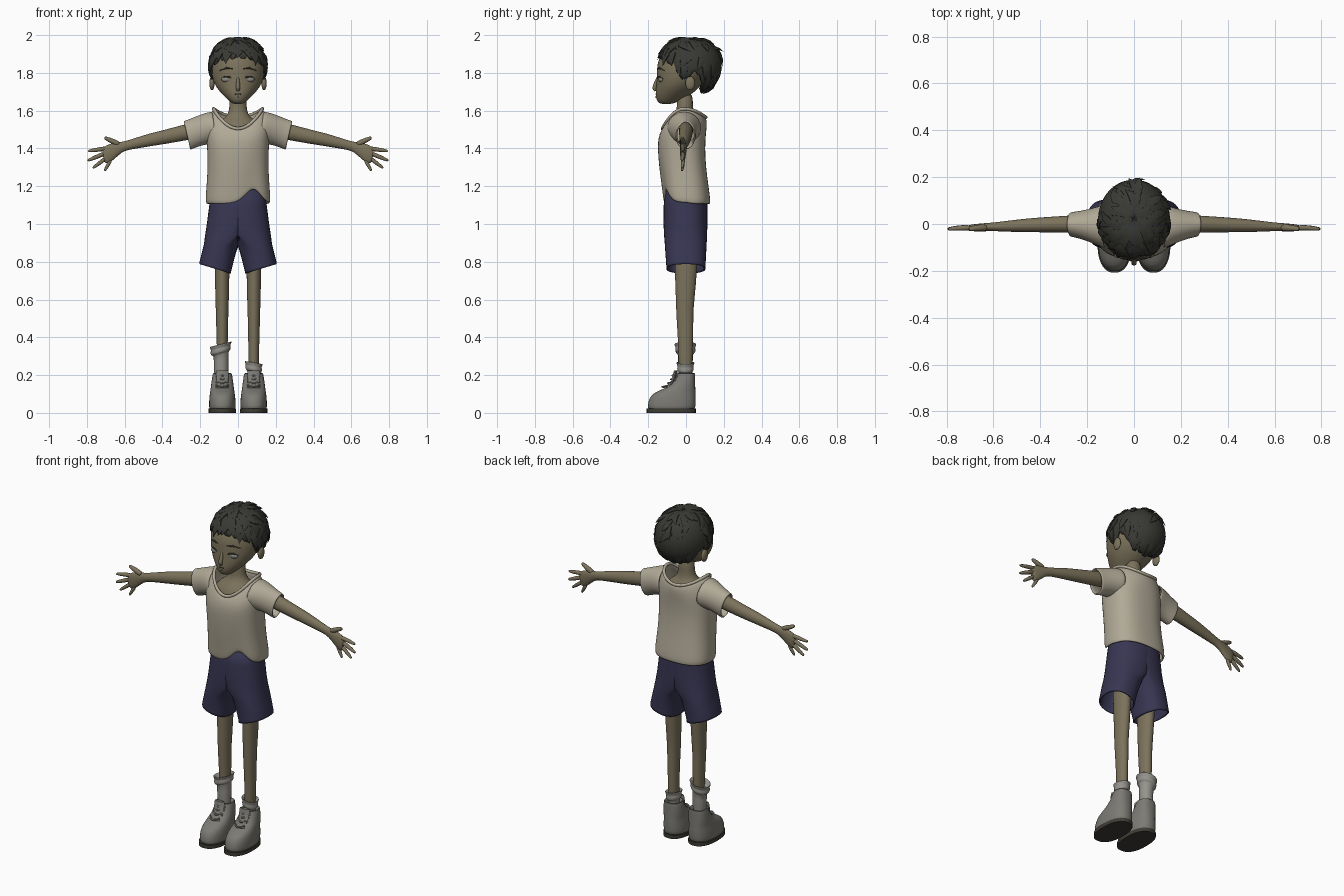
import bpy, bmesh, math, random
from mathutils import Vector as V

if "Cube" in bpy.data.objects:
    bpy.data.objects.remove(bpy.data.objects["Cube"])
random.seed(4)


def material(name, r, g, b):
    m = bpy.data.materials.new(name)
    m.diffuse_color = (r, g, b, 1)
    m.use_nodes = True
    m.node_tree.nodes["Principled BSDF"].inputs["Base Color"].default_value = m.diffuse_color
    return m


SKIN = material("skin", .2, .17, .105)
SHIRT = material("cream cloth", .44, .4, .31)
NAVY = material("navy cloth", .04, .037, .085)
HAIR = material("dark hair", .04, .04, .034)
SHOE = material("shoe grey", .2, .195, .175)
SOCK = material("sock grey", .3, .29, .26)
DARK = material("dark", .05, .045, .035)
EYE = material("eye", .24, .24, .22)


def finish(name, bm, mat, mirror=False, thick=0, sub=0):
    bmesh.ops.recalc_face_normals(bm, faces=bm.faces)
    me = bpy.data.meshes.new(name)
    bm.to_mesh(me)
    bm.free()
    ob = bpy.data.objects.new(name, me)
    bpy.context.collection.objects.link(ob)
    me.materials.append(mat)
    bpy.ops.object.select_all(action='DESELECT')
    ob.select_set(True)
    bpy.context.view_layer.objects.active = ob
    bpy.ops.object.shade_smooth_by_angle(angle=math.radians(50))
    if mirror:
        ob.modifiers.new("mirror", 'MIRROR')
    if thick:
        s = ob.modifiers.new("thickness", 'SOLIDIFY')
        s.thickness, s.offset = thick, -1
    if sub:
        ob.modifiers.new("smooth", 'SUBSURF').levels = sub
        ob.modifiers["smooth"].render_levels = sub
    return ob


def skin_rings(bm, rings, caps=True):
    vs = [[bm.verts.new(p) for p in r] for r in rings]
    n = len(vs[0])
    for a, b in zip(vs, vs[1:]):
        for i in range(n):
            j = (i + 1) % n
            bm.faces.new((a[i], a[j], b[j], b[i]))
    if caps:
        bm.faces.new(vs[0])
        bm.faces.new(vs[-1])


def loft(name, rings, mat, caps=True, **kw):
    bm = bmesh.new()
    skin_rings(bm, rings, caps)
    return finish(name, bm, mat, **kw)


def ring(c, a, b, n=20, p=1.0):
    f = lambda t: math.copysign(abs(t) ** p, t)
    return [V(c) + V(a) * f(math.sin(2 * math.pi * i / n)) - V(b) * f(math.cos(2 * math.pi * i / n))
            for i in range(n)]


def zring(z, cx, hw, yf, yb, n=20, p=1.0, tilt=0):
    return ring((cx, (yf + yb) / 2, z), (hw, 0, tilt), (0, (yb - yf) / 2, 0), n, p)


def tube(bm, pts, ref=(0, 1, 0), flat=1, n=8):
    rings = []
    for i, (p, r) in enumerate(pts):
        d = V(pts[min(i + 1, len(pts) - 1)][0]) - V(pts[max(i - 1, 0)][0])
        u = d.cross(V(ref)).normalized()
        rings.append(ring(p, u * r, u.cross(d).normalized() * r * flat, n))
    skin_rings(bm, rings)


def tubes(name, paths, mat, ref=(0, 1, 0), flat=1, **kw):
    bm = bmesh.new()
    for p in paths:
        tube(bm, p, ref, flat)
    return finish(name, bm, mat, **kw)


def blob(name, c, r, mat):
    bm = bmesh.new()
    bmesh.ops.create_uvsphere(bm, u_segments=20, v_segments=12, radius=1)
    for v in bm.verts:
        v.co = V((c[k] + v.co[k] * r[k] for k in range(3)))
    return finish(name, bm, mat, mirror=True)


def interp(table, x):
    for (a, fa), (b, fb) in zip(table, table[1:]):
        if x <= b:
            return fa + (fb - fa) * (x - a) / (b - a)
    return table[-1][1]


# head and neck
loft("head", [zring(z, 0, w, f, b, 24) for z, w, f, b in [
    (1.635, .02, -.13, -.08), (1.643, .04, -.15, -.05), (1.67, .067, -.16, 0), (1.70, .097, -.162, .05),
    (1.74, .127, -.157, .085), (1.79, .142, -.155, .12), (1.85, .146, -.155, .145),
    (1.91, .133, -.13, .145), (1.95, .09, -.08, .1)]], SKIN, sub=1)
loft("neck_and_chest", [zring(z, 0, w, f, b) for z, w, f, b in [
    (1.70, .045, -.05, .04), (1.62, .045, -.048, .035), (1.58, .053, -.053, .04), (1.555, .08, -.075, .055),
    (1.53, .12, -.1, .08), (1.47, .145, -.125, .085), (1.40, .13, -.11, .08)]], SKIN, sub=1)

# face details
tubes("nose", [[((0, -.147, 1.785), .006), ((0, -.160, 1.745), .011), ((0, -.170, 1.719), .014),
                ((0, -.158, 1.702), .010)]], SKIN, ref=(1, 0, 0), sub=1)
blob("eye", (.058, -.128, 1.765), (.029, .018, .016), EYE)
blob("ear", (.138, .022, 1.745), (.014, .026, .037), SKIN)
tubes("eyelid", [[((.029, -.147, 1.765), .003), ((.045, -.147, 1.780), .004), ((.068, -.139, 1.781), .004),
                  ((.088, -.122, 1.768), .003)]], DARK, mirror=True)
tubes("eyebrow", [[((.03, -.150, 1.822), .003), ((.06, -.141, 1.826), .005), ((.098, -.114, 1.812), .002)]],
      DARK, mirror=True)
tubes("mouth", [[((-.032, -.147, 1.681), .002), ((-.012, -.157, 1.688), .004), ((.012, -.157, 1.688), .004),
                 ((.032, -.147, 1.681), .002)]], DARK)
tubes("lower_lip", [[((-.02, -.147, 1.674), .003), ((0, -.155, 1.672), .007), ((.02, -.147, 1.674), .003)]], SKIN)

# hair cap
HAIRLINE = [(0, 68), (35, 74), (60, 86), (74, 114), (86, 116), (94, 100), (110, 105), (124, 145), (180, 160)]


def scalp(az, th, k=1.0):
    a, t = math.radians(az), math.radians(th)
    s = max(0, math.sin(t)) ** .85 * k
    return V((.153 * math.sin(a) * s, .02 - .17 * math.cos(a) * s, 1.836 + .152 * math.cos(t) * k))


def edge(az):
    return interp(HAIRLINE, abs((az + 180) % 360 - 180))


loft("hair_cap", [[scalp(a, .5 + (edge(a) + (4 if a % 20 else -3)) * t / 10) for a in range(0, 360, 5)]
                  for t in range(11)], HAIR, caps=False, thick=.015)

# hair tufts: fringe, random locks and a cowlick
bm = bmesh.new()


def lock(az, th, length, lift, r, sway=0):
    pts = [(scalp(az, max(th - 12, 2), .96), r * .6), (scalp(az, th, 1.0), r),
           (scalp(az + sway * .5, th + length * .5, 1 + lift * .5), r * .75),
           (scalp(az + sway, th + length, 1 + lift), .001)]
    tube(bm, pts, ref=scalp(az, th) - V((0, .02, 1.836)), flat=.35, n=6)


for az in range(-66, 67, 12):
    lock(az, edge(az) - 18, random.uniform(22, 32), .04, .022, random.uniform(-10, 10))
for i in range(54):
    az = random.uniform(0, 360)
    th = random.uniform(14, max(50, edge(az) - 30))
    lock(az, th, random.uniform(18, 28), random.uniform(.01, .07), .022, random.uniform(-25, 25))
for az in (80, -80, 130, -130, 155, -155, 180):
    lock(az, edge(az) - 22, 24, .03, .022)
lock(172, 50, 14, .16, .022)
finish("hair_locks", bm, HAIR)

# shirt body, hem lifted on one side, wide neckline
def shirt_point(t, hw, yf, yb, i, n=40):
    a = 2 * math.pi * i / n
    s, c = math.sin(a), math.cos(a)
    sq = .8 if t < .9 else 1
    x = hw * math.copysign(abs(s) ** sq, s)
    y = (yf + yb) / 2 - (yb - yf) / 2 * math.copysign(abs(c) ** sq, c)
    low = 1.105 + (.08 * math.exp(-((x - .08) / .055) ** 2) if c > 0 else 0)
    top = 1.61 - (.105 * c ** 2 if c > 0 else .045 * c ** 2)
    return V((x, y, low + t * (top - low)))


BODY = [(0, .168, -.115, .128), (.04, .173, -.12, .13), (.2, .166, -.127, .12), (.42, .16, -.14, .106),
        (.65, .165, -.148, .1), (.82, .168, -.15, .106), (.93, .155, -.14, .112), (1, .13, -.125, .105)]
loft("shirt_body", [[shirt_point(*b, i) for i in range(40)] for b in BODY], SHIRT,
     caps=False, thick=.012, sub=1)
tubes("shirt_collar", [[(shirt_point(*BODY[-1], i), .009) for i in range(41)]], SHIRT, ref=(0, 0, 1))
loft("sleeve", [ring((x, y, z), (sl, 0, rz), (0, ry, 0)) for x, y, z, rz, ry, sl in [
    (.125, -.01, 1.51, .088, .095, .01), (.17, -.008, 1.505, .082, .078, .012),
    (.22, -.004, 1.488, .077, .062, .015), (.26, -.002, 1.472, .076, .054, .018),
    (.27, -.002, 1.469, .077, .054, .018)]], SHIRT, caps=False, mirror=True, thick=.01, sub=1)

# arms and hands
loft("arm", [ring((x, y, z), (rz * .2, 0, rz), (0, ry, 0), 16) for x, y, z, rz, ry in [
    (.16, 0, 1.51, .045, .042), (.28, 0, 1.485, .042, .037), (.38, -.003, 1.462, .037, .033),
    (.46, -.006, 1.447, .034, .030), (.55, -.01, 1.425, .027, .023), (.605, -.012, 1.412, .023, .018),
    (.64, -.014, 1.398, .034, .018), (.68, -.016, 1.375, .048, .016), (.705, -.017, 1.362, .044, .013),
    (.715, -.018, 1.358, .03, .008)]], SKIN, mirror=True, sub=1)
FINGERS = [(.625, 1.42, .708, 1.458, .016), (.69, 1.401, .795, 1.386, .013), (.70, 1.376, .797, 1.335, .013),
           (.695, 1.352, .77, 1.295, .012), (.672, 1.342, .707, 1.28, .011)]
tubes("fingers", [[((x0, -.016, z0), r), ((x0 * .6 + x1 * .4, -.016, z0 * .6 + z1 * .4), r),
                   ((x0 * .15 + x1 * .85, -.02, z0 * .15 + z1 * .85), r * .75), ((x1, -.022, z1), r * .45)]
                  for x0, z0, x1, z1, r in FINGERS], SKIN, mirror=True, sub=1)

# shorts, one leg mirrored and flattened against the centre plane
shorts = []
for z, cx, hw, f, b, tilt in [(1.2, 0, .142, -.105, .105, 0), (1.1, 0, .152, -.118, .113, 0),
                              (1.0, .01, .155, -.119, .113, 0), (.94, .04, .134, -.116, .112, 0),
                              (.89, .088, .092, -.112, .109, .005), (.83, .106, .086, -.108, .106, .015),
                              (.775, .12, .084, -.104, .103, .024), (.763, .121, .084, -.104, .103, .025)]:
    r = zring(z, cx, hw, f, b, 36, .85, tilt)
    shorts.append([V((max(p.x, 0), p.y, p.z)) for p in r])
loft("shorts", shorts, NAVY, caps=False, mirror=True, thick=.008)

# legs
loft("leg", [zring(z, cx, w, f, b) for z, cx, w, f, b in [
    (.95, .085, .045, -.065, .065), (.75, .084, .039, -.06, .06), (.6, .084, .036, -.054, .045),
    (.52, .084, .033, -.052, .038), (.42, .084, .031, -.045, .04), (.32, .083, .028, -.04, .034),
    (.15, .083, .028, -.038, .034)]], SKIN, mirror=True, sub=1)

# socks with slouched cuffs at different heights
for name, cx, top, k, tilt in [("tall_sock", -.092, .365, 1.12, .014), ("short_sock", .083, .268, .92, -.008)]:
    loft(name, [zring(z, cx * .5 + math.copysign(.0425, cx) if z < top - .06 else cx,
                      w * k, -.003 - w * k, -.003 + w * k, 20, 1, tilt * (z > top - .06))
                for z, w in [(.13, .036), (top - .065, .034), (top - .05, .038), (top - .045, .047),
                             (top - .03, .049), (top - .02, .045), (top - .005, .053), (top, .052),
                             (top - .004, .042), (top - .03, .03)]], SOCK, sub=1)

# shoes
loft("shoe", [zring(z, .083, w, f, b, 24, .85) for z, w, f, b in [
    (.015, .068, -.2, .046), (.025, .07, -.204, .05), (.06, .071, -.201, .052), (.09, .068, -.188, .052),
    (.11, .065, -.163, .051), (.13, .062, -.112, .05), (.155, .059, -.074, .049), (.19, .054, -.053, .048),
    (.212, .05, -.048, .048), (.21, .043, -.04, .042), (.18, .036, -.03, .034)]], SHOE, mirror=True, sub=1)
loft("shoe_sole", [zring(z, .083, .073, -.208, .052, 36, .85) for z in (0, .022)], DARK, mirror=True)

# laces and tongue
tubes("shoe_tongue", [[((.083, -.105, .130), .024), ((.083, -.070, .165), .03), ((.083, -.055, .215), .034),
                       ((.083, -.055, .225), .03)]], SHOE, ref=(0, 1, 0), flat=.3, mirror=True)
tubes("laces", [[((.05, y + .012, z + d), .004), ((.083, y - .014, z), .0045), ((.116, y + .012, z - d), .004)]
                for y, z in [(-.112, .138), (-.082, .158), (-.066, .178), (-.058, .198)]
                for d in (.006, -.006)], SOCK, ref=(0, 0, 1), mirror=True)
